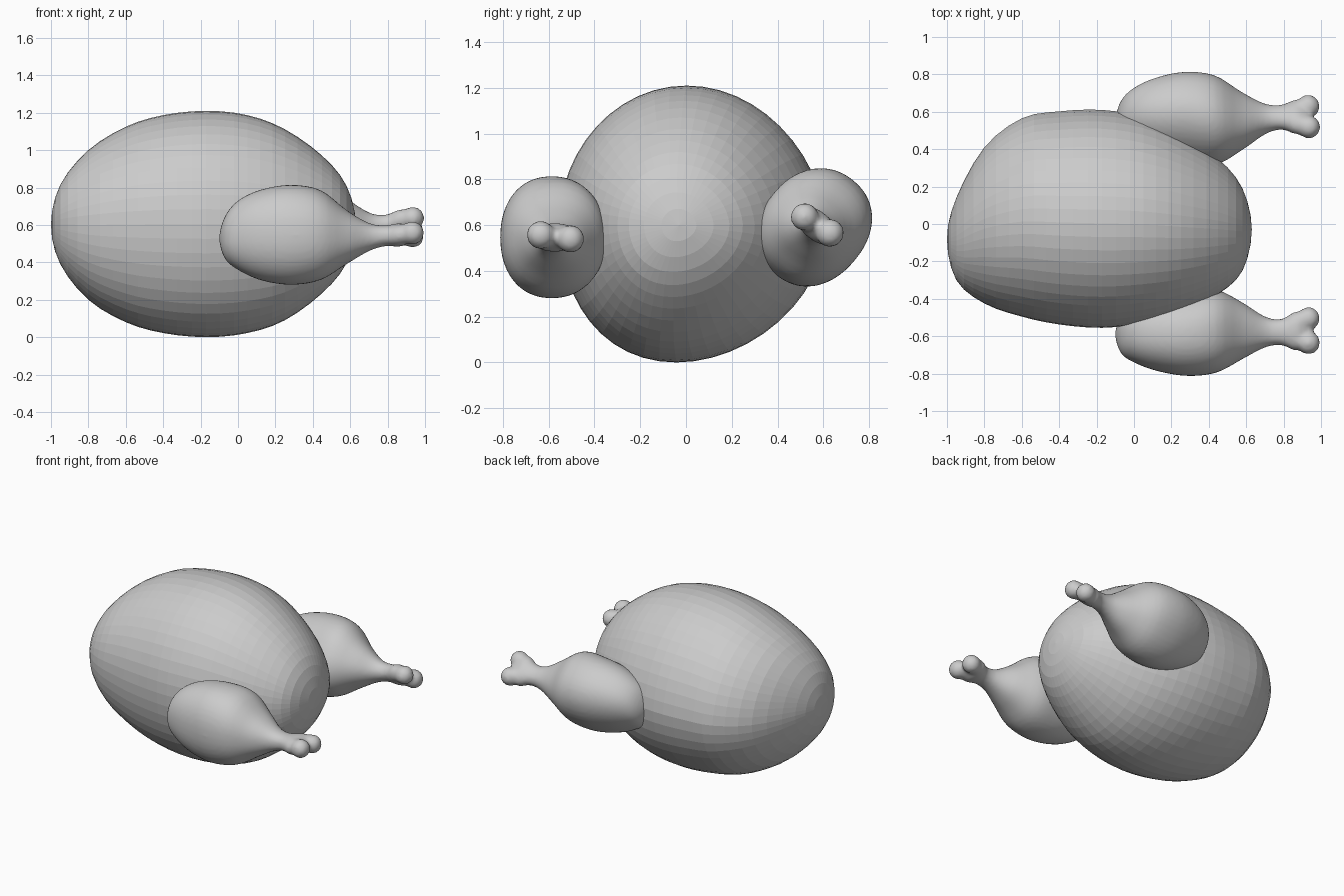
import bpy, bmesh, math
from mathutils import Matrix, Vector

if "Cube" in bpy.data.objects:
    bpy.data.objects.remove(bpy.data.objects["Cube"])


def spline(rows, steps):
    """Catmull-Rom through rows; both ends are rounded poles."""
    def ghost(r):
        return (r[0], r[2], r[1], r[4], r[3])
    p = [Vector(r) for r in [ghost(rows[1])] + rows + [ghost(rows[-2])]]
    out = []
    for i in range(1, len(p) - 2):
        a, b, c, d = p[i - 1:i + 3]
        for k in range(steps):
            t = k / steps
            out.append(0.5 * (2 * b + (c - a) * t + (2 * a - 5 * b + 4 * c - d) * t * t
                              + (3 * b - a - 3 * c + d) * t ** 3))
    return out + [p[-2]]


def loft(bm, rows, sides, steps, power, sag=0.0):
    """Rows are (x, y min, y max, z min, z max) sections along x.
    sag pushes the underside toward -y and narrows the top a little."""
    secs = spline(rows, steps)

    def spow(v):
        return math.copysign(abs(v) ** (2 / power), v)

    rings = []
    for x, y0, y1, z0, z1 in secs[1:-1]:
        ring = []
        for k in range(sides):
            a = 2 * math.pi * k / sides
            c, s = spow(math.cos(a)), spow(math.sin(a))
            if s < 0:
                c -= sag * s * s
            else:
                c = c * (1 - sag * .35 * s) - sag * .35 * s
            ring.append(bm.verts.new((x, (y0 + y1) / 2 + (y1 - y0) / 2 * c,
                                      (z0 + z1) / 2 + (z1 - z0) / 2 * s)))
        rings.append(ring)
    ends = [bm.verts.new((s[0], s[1], s[3])) for s in (secs[0], secs[-1])]
    for k in range(sides):
        n = (k + 1) % sides
        bm.faces.new((ends[0], rings[0][n], rings[0][k]))
        bm.faces.new((ends[1], rings[-1][k], rings[-1][n]))
        for r, s in zip(rings, rings[1:]):
            bm.faces.new((r[k], r[n], s[n], s[k]))
    bmesh.ops.recalc_face_normals(bm, faces=bm.faces)


def make_object(name, bm):
    mesh = bpy.data.meshes.new(name)
    bm.to_mesh(mesh)
    bm.free()
    ob = bpy.data.objects.new(name, mesh)
    bpy.context.collection.objects.link(ob)
    return ob


# Plump body, faceted
body = [(-1.0, -.08, -.08, .60, .60), (-.95, -.30, .14, .39, .815), (-.8, -.425, .41, .20, 1.0),
        (-.6, -.495, .565, .08, 1.125), (-.4, -.537, .602, .022, 1.187), (-.17, -.555, .61, 0, 1.21),
        (.05, -.53, .572, .022, 1.187), (.25, -.475, .485, .09, 1.112), (.45, -.375, .35, .235, .97),
        (.58, -.25, .19, .395, .81), (.63, -.03, -.03, .60, .60)]
bm = bmesh.new()
loft(bm, body, 48, 3, 2.0, .12)
make_object("roast_body", bm)

# Drumstick meat and shaft sections
stick = [(-.10, -.59, -.59, .53, .53), (-.07, -.69, -.49, .42, .645), (0, -.74, -.44, .36, .73),
         (.12, -.785, -.39, .305, .788), (.28, -.812, -.362, .28, .814), (.44, -.795, -.352, .305, .787),
         (.58, -.722, -.42, .39, .68), (.7, -.66, -.495, .46, .61), (.79, -.648, -.508, .487, .598),
         (.88, -.675, -.468, .487, .607), (.962, -.57, -.57, .55, .55)]


def drumstick(name, side):
    bm = bmesh.new()
    loft(bm, stick, 40, 4, 2.2)
    # Two bone knuckles at the tip
    for x, y, z, r in ((.933, -.635, .557, .062), (.933, -.505, .54, .061),
                       (.89, -.62, .552, .056), (.89, -.52, .545, .056)):
        bmesh.ops.create_uvsphere(bm, u_segments=20, v_segments=12, radius=r,
                                  matrix=Matrix.Translation((x, y, z)))
    # The far drumstick is mirrored, rolled, turned slightly inward and raised
    if side > 0:
        turn = (Matrix.Translation((.93, .575, 0)) @ Matrix.Rotation(math.radians(2), 4, 'Z')
                @ Matrix.Translation((-.93, -.575, 0)))
        roll = (Matrix.Translation((0, .575, .595)) @ Matrix.Rotation(math.radians(-40), 4, 'X')
                @ Matrix.Translation((0, -.575, -.545)) @ Matrix.Scale(-1, 4, (0, 1, 0)))
        bmesh.ops.transform(bm, matrix=turn @ roll, verts=bm.verts)
        bmesh.ops.reverse_faces(bm, faces=bm.faces)
    ob = make_object(name, bm)
    # Fuse the knuckles into the shaft and soften the joins
    fuse = ob.modifiers.new("fuse", 'REMESH')
    fuse.mode = 'VOXEL'
    fuse.voxel_size = .014
    fuse.use_smooth_shade = True
    soft = ob.modifiers.new("soften", 'SMOOTH')
    soft.factor = .5
    soft.iterations = 4
    return ob


drumstick("front_drumstick", -1)
drumstick("back_drumstick", 1)
